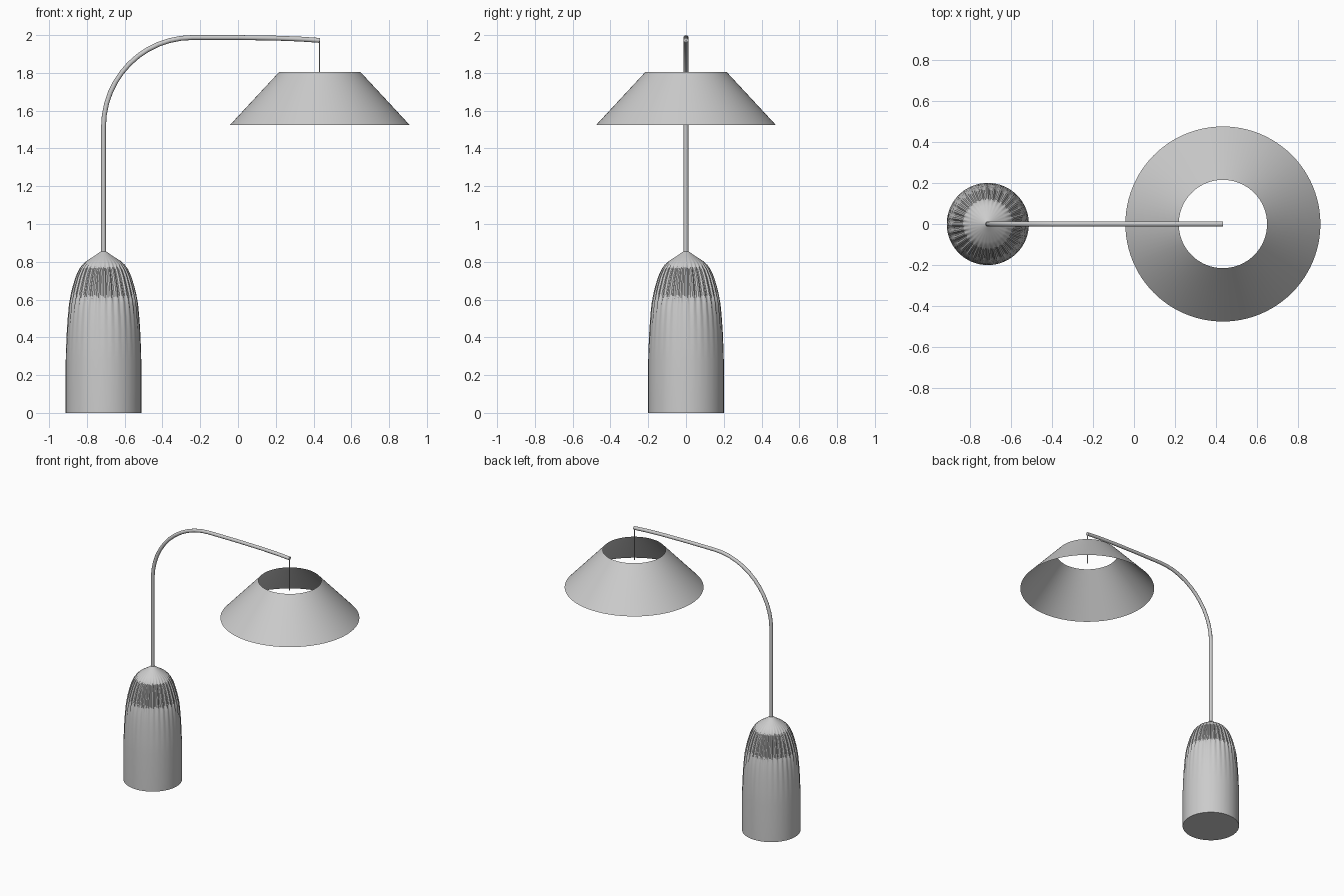
import bpy, bmesh, math

if "Cube" in bpy.data.objects:
    bpy.data.objects.remove(bpy.data.objects["Cube"])

grey = bpy.data.materials.new("light grey")
grey.diffuse_color = (0.6, 0.6, 0.6, 1)
grey.use_nodes = True
grey.node_tree.nodes["Principled BSDF"].inputs["Base Color"].default_value = grey.diffuse_color

BASE_X, SHADE_X = -0.712, 0.433


def finish(name, bm, angle=35):
    bmesh.ops.recalc_face_normals(bm, faces=bm.faces[:])
    me = bpy.data.meshes.new(name)
    bm.to_mesh(me)
    bm.free()
    me.materials.append(grey)
    ob = bpy.data.objects.new(name, me)
    bpy.context.collection.objects.link(ob)
    bpy.ops.object.select_all(action='DESELECT')
    bpy.context.view_layer.objects.active = ob
    ob.select_set(True)
    bpy.ops.object.shade_smooth_by_angle(angle=math.radians(angle))
    return ob


def bridge(bm, rings):
    for a, b in zip(rings, rings[1:]):
        n = len(a)
        for i in range(n):
            bm.faces.new((a[i], a[(i + 1) % n], b[(i + 1) % n], b[i]))


def lathe(name, x, profile, n, cap, angle=35):
    # profile rows: radius, height, flute depth (every second pair of points pulled in)
    bm = bmesh.new()
    rings = []
    for r, z, flute in profile:
        ring = []
        for i in range(n):
            rr = r - (flute if i % 4 in (2, 3) else 0)
            t = 2 * math.pi * i / n
            ring.append(bm.verts.new((x + rr * math.cos(t), rr * math.sin(t), z)))
        rings.append(ring)
    bridge(bm, rings)
    if cap:
        bm.faces.new(rings[0])
        bm.faces.new(rings[-1])
    return finish(name, bm, angle)


def tube(name, points, radius, n):
    # round rod following a path in the xz plane
    bm = bmesh.new()
    rings = []
    for k, (x, z) in enumerate(points):
        a, b = points[max(k - 1, 0)], points[min(k + 1, len(points) - 1)]
        d = math.hypot(b[0] - a[0], b[1] - a[1])
        nx, nz = -(b[1] - a[1]) / d, (b[0] - a[0]) / d
        ring = []
        for i in range(n):
            t = 2 * math.pi * i / n
            c, s = radius * math.cos(t), radius * math.sin(t)
            ring.append(bm.verts.new((x + nx * c, s, z + nz * c)))
        rings.append(ring)
    bridge(bm, rings)
    bm.faces.new(rings[0])
    bm.faces.new(rings[-1])
    return finish(name, bm)


# Fluted bell-shaped base
lathe("base", BASE_X, [
    (0.200, 0.0, 0), (0.200, 0.28, 0), (0.1975, 0.36, 0.001), (0.194, 0.44, 0.002),
    (0.189, 0.51, 0.003), (0.183, 0.575, 0.006), (0.173, 0.63, 0.008), (0.163, 0.67, 0.009),
    (0.148, 0.72, 0.009), (0.130, 0.76, 0.008), (0.112, 0.785, 0.005),
    (0.088, 0.806, 0), (0.045, 0.833, 0), (0.020, 0.851, 0), (0.012, 0.856, 0)],
    128, True, 30)

# Arched arm: upright, quarter bend, gently drooping reach
bend = [(-0.242 - 0.47 * math.cos(t), 1.515 + 0.472 * math.sin(t))
        for t in (math.pi / 2 * i / 12 for i in range(13))]
tube("arm", [(BASE_X, 0.84)] + bend + [(0.0, 1.987), (0.2, 1.984), (0.33, 1.979), (SHADE_X, 1.972)],
     0.0128, 16)

# Hanging cord
tube("cord", [(SHADE_X - 0.002, 1.975), (SHADE_X - 0.002, 1.73)], 0.003, 8)

# Open conical shade
lathe("shade", SHADE_X, [(0.475, 1.525, 0), (0.215, 1.805, 0)], 96, False)
